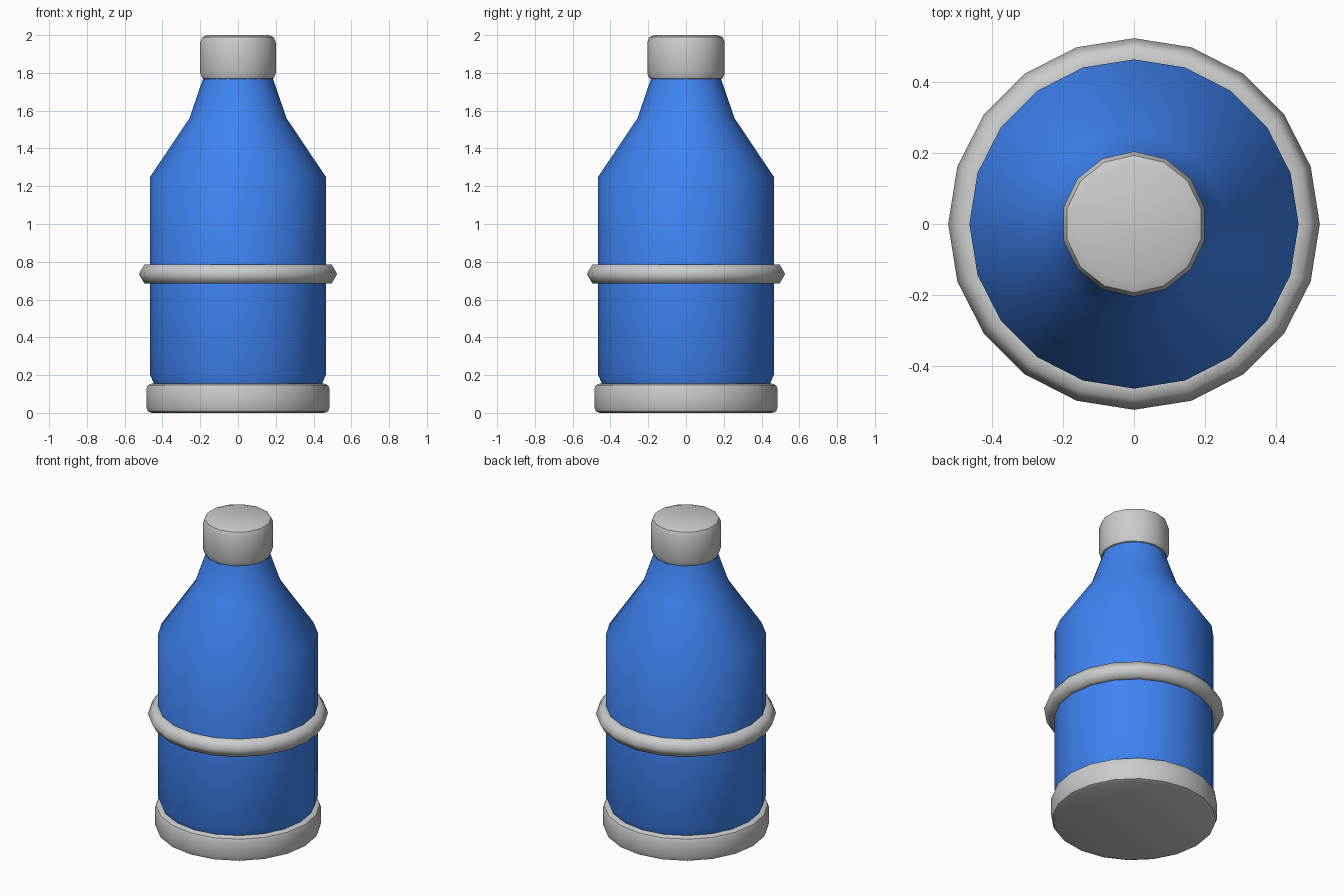
import bpy
import math
import bmesh

if "Cube" in bpy.data.objects:
    bpy.data.objects.remove(bpy.data.objects["Cube"])

blue = bpy.data.materials.new("blue")
blue.diffuse_color = (0.05, 0.23, 0.9, 1)
blue.use_nodes = True
blue.node_tree.nodes["Principled BSDF"].inputs["Base Color"].default_value = blue.diffuse_color


def smooth(obj, angle):
    bpy.ops.object.select_all(action="DESELECT")
    obj.select_set(True)
    bpy.context.view_layer.objects.active = obj
    bpy.ops.object.shade_smooth_by_angle(angle=math.radians(angle))


def lathe(name, profile, sides):
    """Closed solid of revolution with a vertex on the +y axis."""
    bm = bmesh.new()
    rings = [[bm.verts.new((r * math.sin(math.tau * i / sides),
                            r * math.cos(math.tau * i / sides), z))
              for i in range(sides)] for r, z in profile]
    for low, high in zip(rings, rings[1:]):
        for i in range(sides):
            j = (i + 1) % sides
            bm.faces.new((low[i], low[j], high[j], high[i]))
    bm.faces.new(rings[0])
    bm.faces.new(rings[-1])
    bmesh.ops.recalc_face_normals(bm, faces=bm.faces)
    mesh = bpy.data.meshes.new(name)
    bm.to_mesh(mesh)
    bm.free()
    obj = bpy.data.objects.new(name, mesh)
    bpy.context.collection.objects.link(obj)
    return obj


def rounded_disc(name, radius, z0, z1, bevel, sides):
    """Short cylinder with both rims rounded in two steps."""
    k = bevel * (1 - math.sqrt(0.5))
    lower = [(radius - bevel, z0), (radius - k, z0 + k), (radius, z0 + bevel)]
    lower[1] = (radius - k, z0 + k)
    upper = [(r, z0 + z1 - z) for r, z in reversed(lower)]
    obj = lathe(name, lower + upper, sides)
    smooth(obj, 40)
    return obj


# Bottle body with shoulder and neck
body = lathe("bottle_body", [(0.43, 0.12), (0.465, 0.2), (0.465, 1.25),
                             (0.257, 1.56), (0.185, 1.77), (0.18, 1.8)], 20)
body.data.materials.append(blue)
smooth(body, 40)

# Base and cap
rounded_disc("base", 0.485, 0.0, 0.155, 0.028, 20)
rounded_disc("cap", 0.205, 1.76, 2.0, 0.038, 14)

# Band around the waist
bpy.ops.mesh.primitive_torus_add(major_radius=0.467, minor_radius=0.058,
                                 major_segments=20, minor_segments=6,
                                 location=(0, 0, 0.735))
band = bpy.context.object
band.name = "waist_band"
smooth(band, 65)
